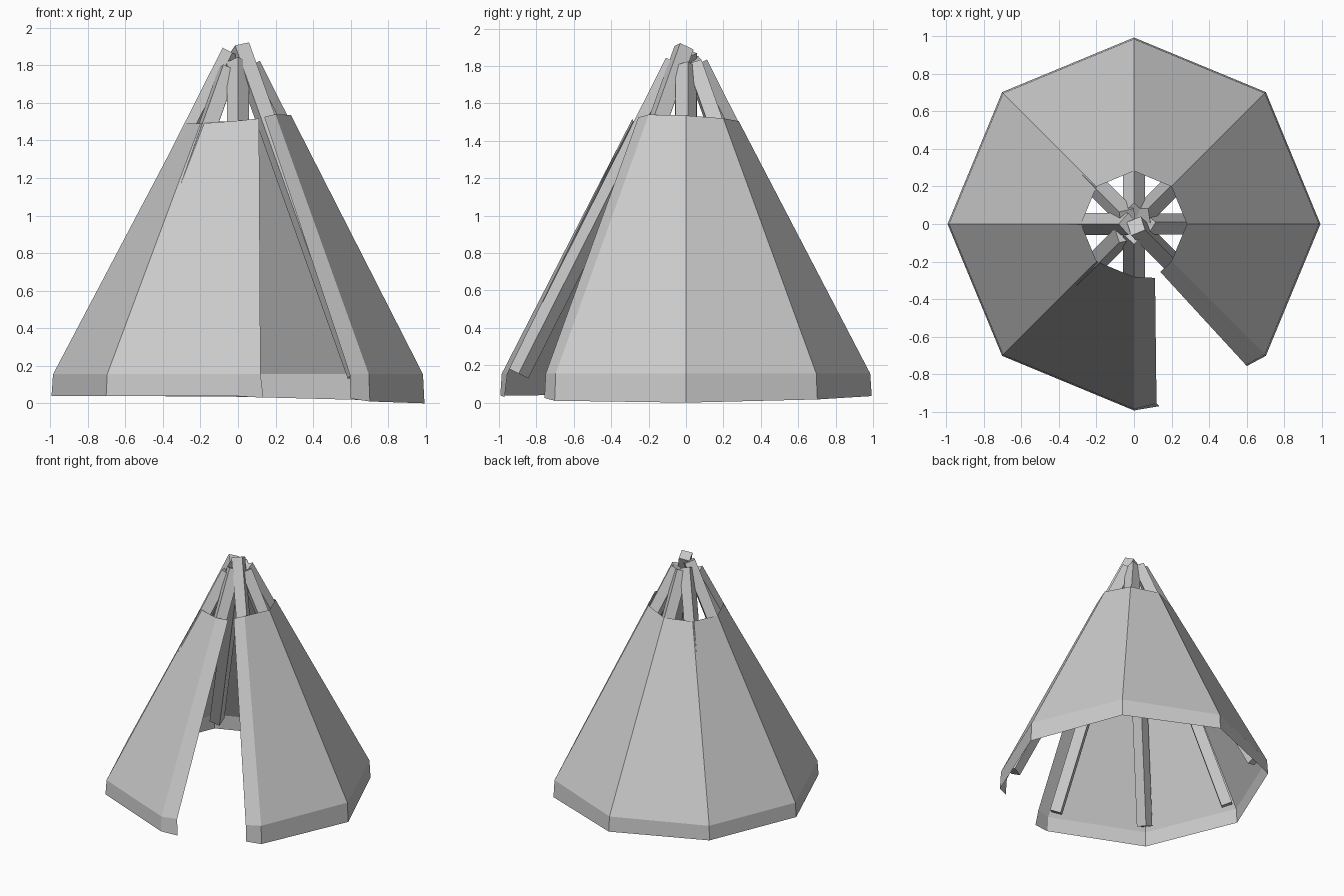
import bpy, bmesh
from math import sin, cos, radians, pi
from mathutils import Vector, Matrix

if "Cube" in bpy.data.objects:
    bpy.data.objects.remove(bpy.data.objects["Cube"])


def finish(bm, name):
    me = bpy.data.meshes.new(name)
    bm.to_mesh(me)
    bm.free()
    ob = bpy.data.objects.new(name, me)
    bpy.context.collection.objects.link(ob)
    return ob


def polar(r, deg, z):
    return Vector((r * cos(radians(deg)), r * sin(radians(deg)), z))


# Cloth cover: eight ridges from -45 to 270 degrees, with a door flap at each end
angles = [-45, 0, 45, 90, 135, 180, 225, 270]
hem_z = [0.01, 0.0, 0.017, 0.035, 0.04, 0.04, 0.04, 0.038]
rim_z = [1.54, 1.535, 1.52, 1.505, 1.495, 1.49, 1.49, 1.505]
columns = [(polar(0.993, a, h), polar(0.985, a, 0.155), polar(0.282, a, t))
           for a, h, t in zip(angles, hem_z, rim_z)]
right_flap = (Vector((0.60, -0.757, 0.025)), Vector((0.595, -0.75, 0.155)), Vector((0.14, -0.255, 1.525)))
left_flap = (Vector((0.135, -0.97, 0.03)), Vector((0.12, -0.955, 0.155)), Vector((0.112, -0.287, 1.517)))
columns = [right_flap] + columns + [left_flap]

bm = bmesh.new()
grid = [[bm.verts.new(p) for p in col] for col in columns]
for a, b in zip(grid, grid[1:]):
    for k in range(2):
        bm.faces.new((a[k], b[k], b[k + 1], a[k + 1]))
finish(bm, "tent_cover")


# Square poles standing under each ridge and crossing above the rim
def pole(i, deg, top_r, roll):
    low = polar(0.895, deg, 0.155)
    high = polar(top_r, deg, 0.155 + 1.98 * (0.895 - top_r))
    axis = (high - low).normalized()
    side = polar(1, deg + 90, 0)
    out = side.cross(axis)
    bm = bmesh.new()
    rings = []
    for c in (low, high):
        ring = []
        for k in range(4):
            t = k * pi / 2 + radians(roll)
            ring.append(bm.verts.new(c + 0.058 * (cos(t) * out + sin(t) * side)))
        rings.append(ring)
    lo, hi = rings
    for k in range(4):
        n = (k + 1) % 4
        bm.faces.new((lo[k], lo[n], hi[n], hi[k]))
    bm.faces.new(lo[::-1])
    bm.faces.new(hi)
    bmesh.ops.recalc_face_normals(bm, faces=bm.faces)
    finish(bm, f"pole_{i}")


tops = [0.015, 0.065, 0.06, 0.06, 0.05, 0.03, 0.075, 0.055]
rolls = [20, 10, 5, 0, 10, 0, 15, 0]
for i, (a, r, roll) in enumerate(zip(angles, tops, rolls)):
    pole(i + 1, a, r, roll)
